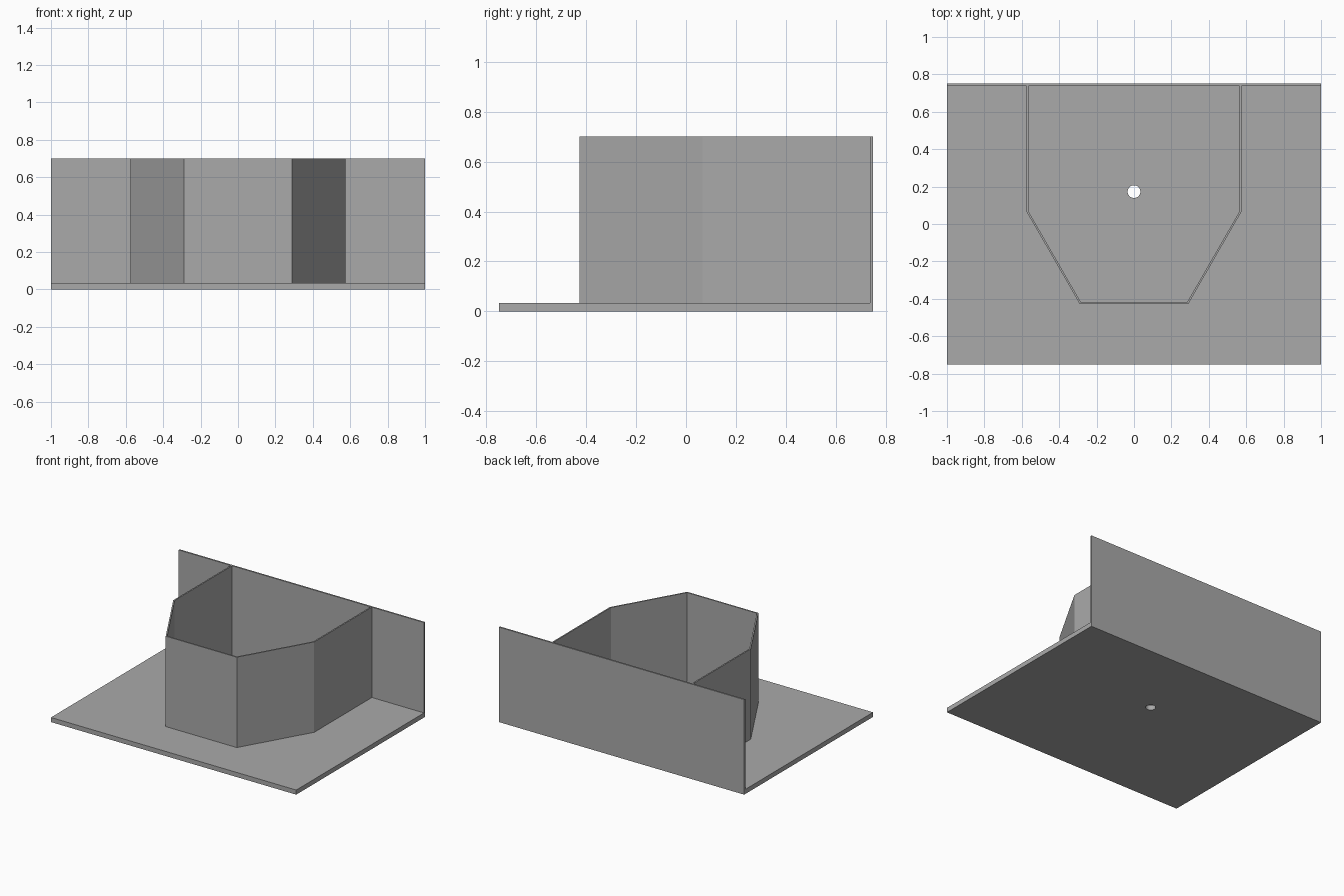
import bpy
import bmesh
from mathutils import Vector

if "Cube" in bpy.data.objects:
    bpy.data.objects.remove(bpy.data.objects["Cube"], do_unlink=True)

HEIGHT, BASE, WALL = 0.70, 0.034, 0.01

grey = bpy.data.materials.new("plain grey")
grey.use_nodes = True
colour = (0.4, 0.4, 0.4, 1)
grey.diffuse_color = colour
grey.node_tree.nodes["Principled BSDF"].inputs["Base Color"].default_value = colour


def prism(name, outline, z0, z1):
    """Extrude a flat outline from z0 up to z1."""
    bm = bmesh.new()
    face = bm.faces.new([bm.verts.new((x, y, z0)) for x, y in outline])
    top = bmesh.ops.extrude_face_region(bm, geom=[face])
    verts = [v for v in top["geom"] if isinstance(v, bmesh.types.BMVert)]
    bmesh.ops.translate(bm, verts=verts, vec=(0, 0, z1 - z0))
    bmesh.ops.recalc_face_normals(bm, faces=bm.faces)
    mesh = bpy.data.meshes.new(name)
    bm.to_mesh(mesh)
    bm.free()
    obj = bpy.data.objects.new(name, mesh)
    bpy.context.collection.objects.link(obj)
    mesh.materials.append(grey)
    return obj


def rectangle(x, y0, y1):
    return [(-x, y0), (x, y0), (x, y1), (-x, y1)]


def offset(path, distance):
    """Shift an open path sideways with mitred corners."""
    pts = [Vector(p) for p in path]
    dirs = [(b - a).normalized() for a, b in zip(pts, pts[1:])]
    normals = [Vector((-d.y, d.x)) for d in dirs]
    result = []
    for p, n, m in zip(pts, normals[:1] + normals, normals + normals[-1:]):
        mitre = (n + m).normalized()
        result.append(p + mitre * distance / mitre.dot(n))
    return result


# Base plate with a round drain hole
base = prism("base_plate", rectangle(1, -0.75, 0.75), 0, BASE)
bpy.ops.mesh.primitive_cylinder_add(vertices=32, radius=0.034, depth=0.3,
                                    location=(0, 0.173, 0))
cutter = bpy.context.object
cutter.name = "hole_cutter"
cutter.hide_render = True
cutter.display_type = 'WIRE'
cutter.data.materials.append(grey)
hole = base.modifiers.new("hole", 'BOOLEAN')
hole.operation = 'DIFFERENCE'
hole.solver = 'EXACT'
hole.object = cutter
bpy.context.view_layer.objects.active = base
bpy.ops.object.modifier_apply(modifier=hole.name)
bpy.data.objects.remove(cutter, do_unlink=True)

# Upright back panel
prism("back_panel", rectangle(1, 0.75 - 0.012, 0.75), BASE, HEIGHT)

# Half-hexagon enclosure that runs back to the panel
half = [(0.57, 0.738), (0.57, 0.068), (0.287, -0.423)]
path = [(-x, y) for x, y in half] + half[::-1]
outline = offset(path, WALL / 2) + offset(path, -WALL / 2)[::-1]
prism("enclosure_wall", outline, BASE, HEIGHT)
